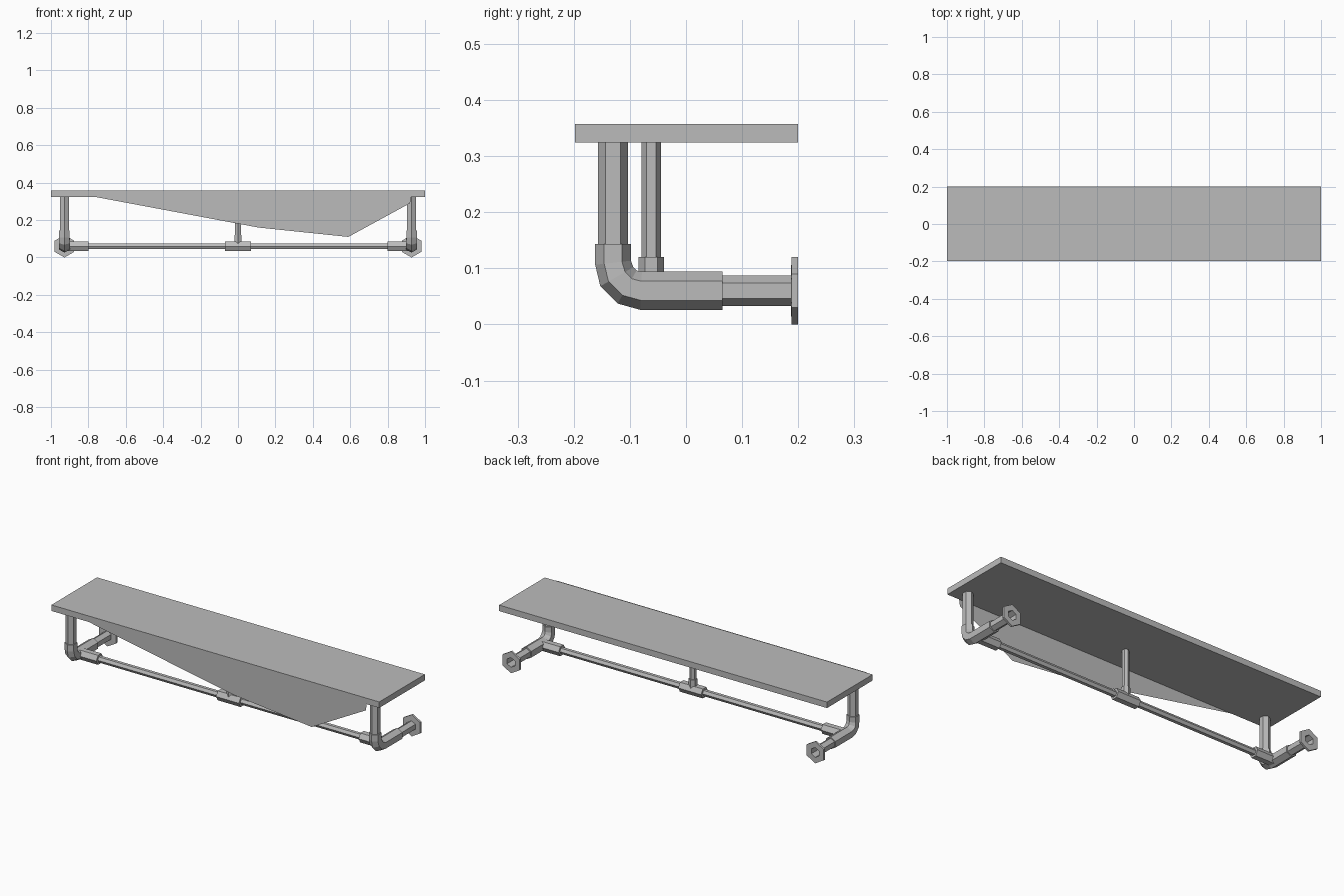
import bpy
import bmesh
import math
from mathutils import Vector

cube = bpy.data.objects.get("Cube")
if cube:
    bpy.data.objects.remove(cube, do_unlink=True)

grey = bpy.data.materials.new("plain_grey")
grey.use_nodes = True
colour = (0.5, 0.5, 0.5, 1)
grey.diffuse_color = colour
grey.node_tree.nodes["Principled BSDF"].inputs["Base Color"].default_value = colour

X, Z = Vector((1, 0, 0)), Vector((0, 0, 1))


def finish(name, bm, mirror=False):
    bmesh.ops.recalc_face_normals(bm, faces=bm.faces[:])
    mesh = bpy.data.meshes.new(name)
    bm.to_mesh(mesh)
    bm.free()
    mesh.materials.append(grey)
    obj = bpy.data.objects.new(name, mesh)
    bpy.context.collection.objects.link(obj)
    if mirror:
        obj.modifiers.new("Mirror", 'MIRROR').use_axis = (True, False, False)
    return obj


def hex_sweep(name, path, radii, side, caps=True, mirror=False):
    """Hexagonal tube along a path lying in the plane square to side."""
    pts = [Vector(p) for p in path]
    if not isinstance(radii, (list, tuple)):
        radii = [radii] * len(pts)
    bm = bmesh.new()
    rings = []
    for i, (p, r) in enumerate(zip(pts, radii)):
        tangent = (pts[min(i + 1, len(pts) - 1)] - pts[max(i - 1, 0)]).normalized()
        up = side.cross(tangent)
        angles = [k * math.pi / 3 for k in range(6)]
        rings.append([bm.verts.new(p + r * (math.cos(a) * up + math.sin(a) * side))
                      for a in angles])
    for a, b in zip(rings, rings[1:]):
        for k in range(6):
            n = (k + 1) % 6
            bm.faces.new((a[k], a[n], b[n], b[k]))
    if caps:
        bm.faces.new(rings[0])
        bm.faces.new(rings[-1])
    return finish(name, bm, mirror)


# Shelf board
bm = bmesh.new()
bmesh.ops.create_cube(bm, size=1)
bmesh.ops.scale(bm, vec=(2, 0.398, 0.033), verts=bm.verts[:])
bmesh.ops.translate(bm, vec=(0, 0.001, 0.3405), verts=bm.verts[:])
finish("shelf_board", bm)

# Thin slanted sheet hanging on the front
bm = bmesh.new()
outline = [(-0.97, 0.358), (-0.77, 0.325), (0.11, 0.16), (0.59, 0.11),
           (0.92, 0.29), (0.93, 0.358)]
bm.faces.new([bm.verts.new((x, -0.2, z)) for x, z in outline])
finish("front_sheet", bm)

# End brackets, mirrored to both sides
ex, post_y, pipe_z = 0.928, -0.13, 0.06
hex_sweep("end_post", [(ex, post_y, 0.13), (ex, post_y, 0.325)], 0.027, X, mirror=True)

bend = 0.05
elbow = [(ex, post_y, 0.143)]
for step in range(4):
    a = step * math.pi / 6
    elbow.append((ex, post_y + bend * (1 - math.cos(a)),
                  pipe_z + bend * (1 - math.sin(a))))
elbow.append((ex, 0.065, pipe_z))
hex_sweep("end_elbow", elbow, [0.032, 0.032, 0.034, 0.034, 0.034, 0.034], X, mirror=True)

hex_sweep("wall_pipe", [(ex, 0.06, pipe_z), (ex, 0.2, pipe_z)], 0.027, X,
          caps=False, mirror=True)
hex_sweep("wall_flange",
          [(ex, y, pipe_z) for y in (0.187, 0.188, 0.1995, 0.2)],
          [0.027, 0.06, 0.06, 0.027], X, caps=False, mirror=True)

# Cross bar with its sleeves
bar_y = -0.062
hex_sweep("cross_bar", [(-0.9, bar_y, pipe_z), (0.9, bar_y, pipe_z)], 0.0178, Z)
hex_sweep("end_sleeve", [(0.8, bar_y, pipe_z), (ex, bar_y, pipe_z)], 0.03, Z, mirror=True)
hex_sweep("centre_sleeve", [(-0.07, bar_y, pipe_z), (0.07, bar_y, pipe_z)], 0.03, Z)

# Centre post
hex_sweep("centre_socket", [(0, bar_y, pipe_z), (0, bar_y, 0.12)], 0.0225, X)
hex_sweep("centre_post", [(0, bar_y, 0.11), (0, bar_y, 0.325)], 0.0175, X)
